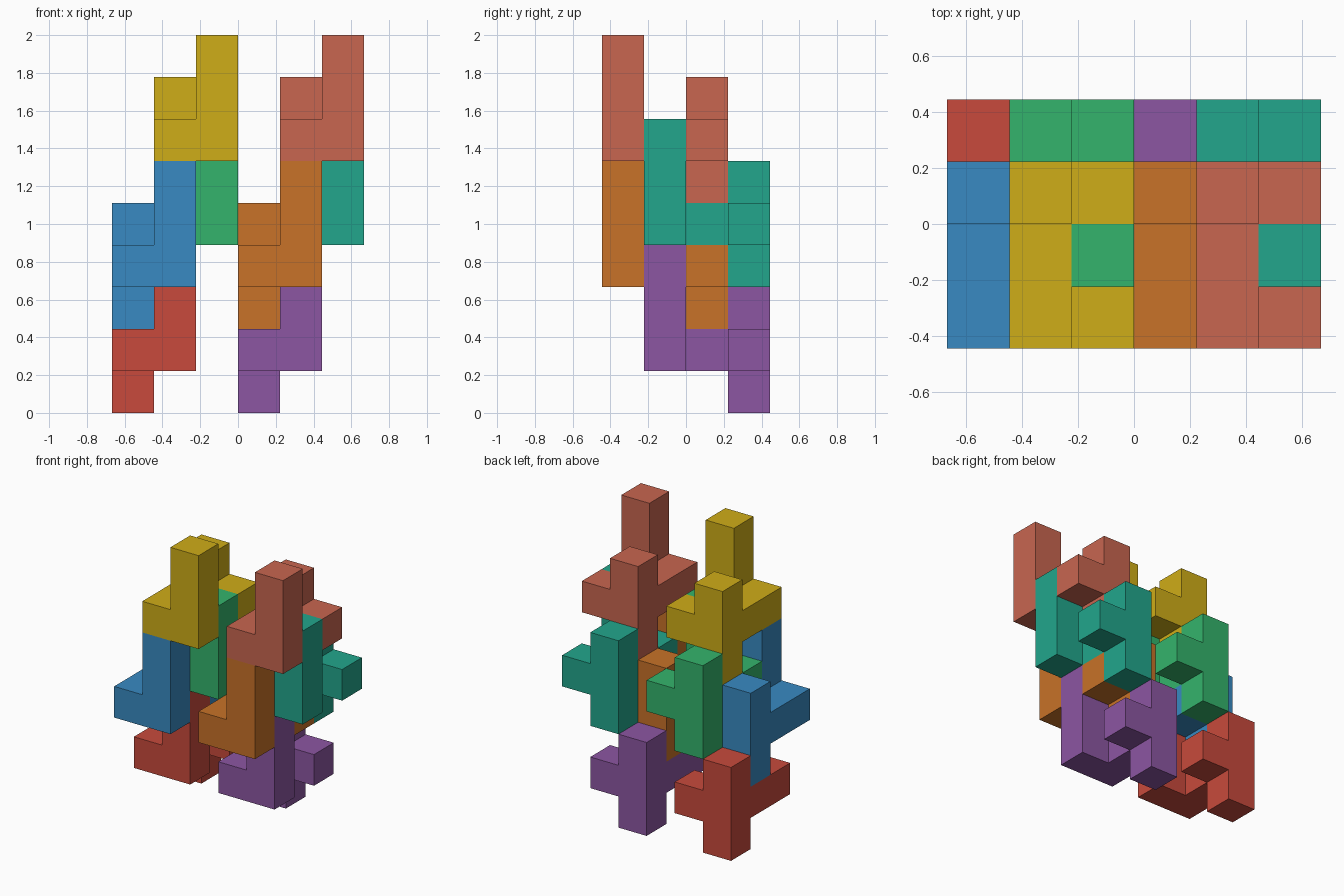
import bpy, bmesh
from mathutils import Vector

if "Cube" in bpy.data.objects:
    bpy.data.objects.remove(bpy.data.objects["Cube"])

U = 2 / 9                                   # edge length of one cube cell
ORIGIN = Vector((-3 * U, -2 * U, 0))        # corner of the 6 x 4 x 9 cell box

# The repeated block: two upright columns joined by arms in one layer
CELLS = {(0, 3, z) for z in (0, 1, 2)} | {(1, 1, z) for z in (1, 2, 3)}
CELLS |= {(0, 1, 1), (0, 2, 1), (1, 3, 1)}


def linear(rgb):
    return [((c / 255 + 0.055) / 1.055) ** 2.4 for c in rgb] + [1]


def block_mesh(name):
    """Outer skin of the cells, with flat areas merged."""
    bm = bmesh.new()
    for cell in CELLS:
        for axis in range(3):
            for side in (0, 1):
                step = [0, 0, 0]
                step[axis] = 2 * side - 1
                if tuple(c + s for c, s in zip(cell, step)) in CELLS:
                    continue
                corners = []
                for a, b in ((0, 0), (1, 0), (1, 1), (0, 1)):
                    p = Vector(cell)
                    p[axis] += side
                    p[(axis + 1) % 3] += a
                    p[(axis + 2) % 3] += b
                    corners.append(bm.verts.new(p * U))
                bm.faces.new(corners if side else corners[::-1])
    bmesh.ops.remove_doubles(bm, verts=bm.verts, dist=0.001)
    bmesh.ops.dissolve_limit(bm, angle_limit=0.01, verts=bm.verts, edges=bm.edges)
    mesh = bpy.data.meshes.new(name)
    bm.to_mesh(mesh)
    bm.free()
    return mesh


# Each block is the same shape shifted by whole cells: name, shift, colour
BLOCKS = [
    ("red_block", (0, 0, 0), (200, 74, 60)),
    ("purple_block", (3, 0, 0), (140, 86, 162)),
    ("blue_block", (0, -1, 2), (56, 138, 194)),
    ("orange_block", (3, -1, 2), (200, 114, 40)),
    ("green_block", (1, 0, 3), (52, 180, 108)),
    ("teal_block", (4, 0, 3), (34, 166, 140)),
    ("yellow_block", (1, -1, 5), (207, 173, 24)),
    ("salmon_block", (4, -1, 5), (200, 102, 80)),
]

for name, shift, colour in BLOCKS:
    obj = bpy.data.objects.new(name, block_mesh(name))
    obj.location = ORIGIN + Vector(shift) * U
    mat = bpy.data.materials.new(name + "_paint")
    mat.diffuse_color = linear(colour)
    mat.use_nodes = True
    mat.node_tree.nodes["Principled BSDF"].inputs["Base Color"].default_value = mat.diffuse_color
    obj.data.materials.append(mat)
    bpy.context.collection.objects.link(obj)
